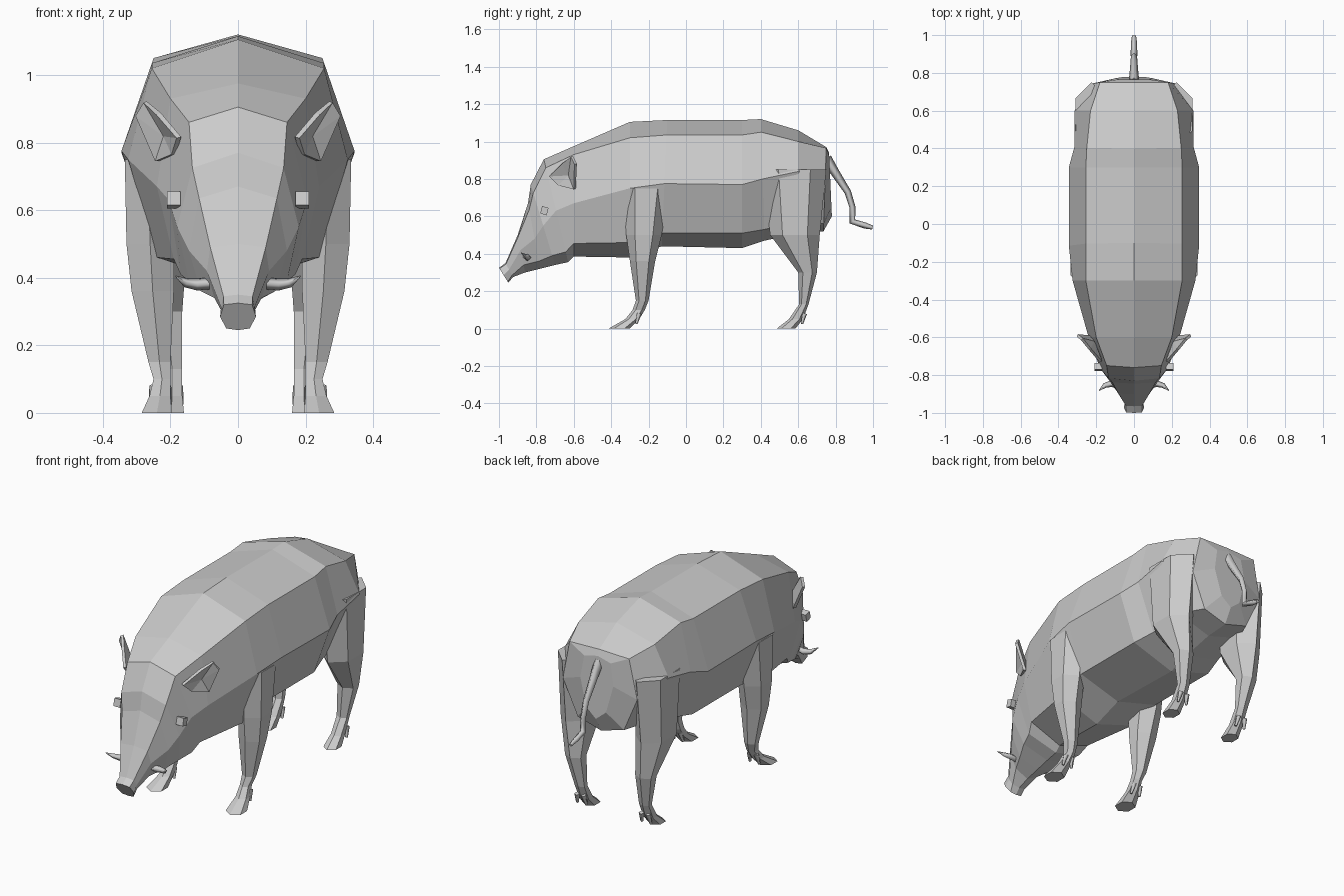
import bpy, bmesh, math
from mathutils import Vector

if "Cube" in bpy.data.objects:
    bpy.data.objects.remove(bpy.data.objects["Cube"])


def link(name, data, mirror=False):
    ob = bpy.data.objects.new(name, data)
    bpy.context.collection.objects.link(ob)
    if mirror:
        ob.modifiers.new("mirror", "MIRROR")
    return ob


def loft(name, rings, mirror=False):
    """Skin a row of equal-length point rings, with capped ends."""
    bm = bmesh.new()
    vs = [[bm.verts.new(p) for p in r] for r in rings]
    n = len(vs[0])
    for a, b in zip(vs, vs[1:]):
        for i in range(n):
            j = (i + 1) % n
            bm.faces.new((a[i], a[j], b[j], b[i]))
    bm.faces.new(vs[0])
    bm.faces.new(vs[-1])
    bmesh.ops.recalc_face_normals(bm, faces=bm.faces)
    me = bpy.data.meshes.new(name)
    bm.to_mesh(me)
    bm.free()
    return link(name, me, mirror)


def tube(name, pts, radii, depth, mirror=False):
    """Four-sided tapered tube along a path."""
    cu = bpy.data.curves.new(name, "CURVE")
    cu.dimensions = "3D"
    cu.bevel_depth = depth
    cu.bevel_resolution = 0
    cu.use_fill_caps = True
    sp = cu.splines.new("POLY")
    sp.points.add(len(pts) - 1)
    for p, co, r in zip(sp.points, pts, radii):
        p.co = (*co, 1)
        p.radius = r
    return link(name, cu, mirror)


def section(yt, yb, zt, xu, zu, xs, zs, xl, zl, zb):
    """Eight-point body ring, tilted from yt at the top to yb at the bottom."""
    def pt(x, z):
        return Vector((x, yt + (yb - yt) * (zt - z) / (zt - zb), z))
    right = [(xu, zu), (xs, zs), (xl, zl)]
    return ([pt(0, zt)] + [pt(x, z) for x, z in right] + [pt(0, zb)]
            + [pt(-x, z) for x, z in reversed(right)])


# Torso and head: y top, y bottom, z top, upper x z, side x z, lower x z, z bottom
torso = [
    (.765, .78, .94, .08, .92, .10, .80, .06, .65, .60),
    (.75, .735, .97, .18, .965, .225, .75, .14, .56, .52),
    (.60, .60, 1.06, .23, 1.0, .315, .84, .20, .57, .51),
    (.40, .42, 1.12, .25, 1.05, .315, .80, .22, .53, .47),
    (.30, .30, 1.115, .255, 1.035, .345, .77, .25, .51, .43),
    (-.10, -.13, 1.115, .255, 1.035, .345, .775, .25, .51, .44),
    (-.30, -.30, 1.105, .255, 1.02, .325, .75, .24, .46, .38),
    (-.60, -.60, .975, .20, .93, .24, .67, .19, .455, .385),
]
head = [
    (-.76, -.63, .905, .145, .86, .205, .63, .17, .41, .355),
    (-.83, -.70, .77, .135, .725, .18, .55, .145, .39, .34),
    (-.845, -.78, .67, .115, .635, .145, .48, .11, .36, .32),
    (-.90, -.86, .50, .082, .49, .092, .42, .07, .34, .30),
    (-.965, -.925, .35, .043, .345, .05, .315, .04, .285, .275),
    (-1.0, -.95, .325, .042, .32, .053, .285, .035, .25, .245),
]
loft("body", [section(*s) for s in torso + head])


# Legs: six-sided rings given as z, front y, back y, inner x, outer x
def leg_ring(z, y0, y1, x0, x1):
    ring = []
    for k in range(6):
        a = math.radians(60 * k - 90)
        ring.append(Vector(((x0 + x1) / 2 + (x1 - x0) / 2 * math.cos(a) / .866,
                            (y0 + y1) / 2 + (y1 - y0) / 2 * math.sin(a), z)))
    return ring


front = [
    (.75, -.335, -.09, .20, .335),
    (.50, -.32, -.13, .19, .33),
    (.36, -.30, -.165, .19, .315),
    (.15, -.268, -.20, .20, .265),
    (.10, -.285, -.22, .20, .25),
    (.05, -.325, -.25, .20, .262),
    (0, -.414, -.30, .195, .285),
]
hind = [
    (.85, .41, .75, .14, .31),
    (.50, .45, .715, .15, .305),
    (.30, .60, .70, .165, .26),
    (.13, .605, .655, .165, .225),
    (.05, .55, .625, .165, .225),
    (0, .485, .585, .16, .235),
]
loft("front_leg", [leg_ring(*r) for r in front], True)
loft("hind_leg", [leg_ring(*r) for r in hind], True)

# Dewclaws behind each foot
for name, x, y in (("front_dewclaw", .23, -.25), ("hind_dewclaw", .195, .635)):
    for s in (-.02, .02):
        tube(name, [(x + s, y, .08), (x + s * 1.4, y - .015, .025)], (1, .5), .014, True)

# Ears: cupped leaf with thickness
rim = [(.175, -.73, .815), (.235, -.66, .885), (.275, -.61, .92),
       (.30, -.59, .88), (.24, -.595, .745), (.19, -.68, .765)]
ear = bpy.data.meshes.new("ear")
ear.from_pydata(rim + [(.215, -.625, .82)], [], [(i, (i + 1) % 6, 6) for i in range(6)])
ob = link("ear", ear)
sol = ob.modifiers.new("thickness", "SOLIDIFY")
sol.thickness = .015
sol.offset = 0
ob.modifiers.new("mirror", "MIRROR")

# Eyes: small angular blocks
loft("eye", [[Vector((x, -.757 + dy, .63 + dz)) for dy, dz in
              ((-.022, -.015), (.012, -.025), (.022, .015), (-.012, .025))]
             for x in (.17, .21)], True)

# Tusks and tail
tube("tusk", [(.06, -.86, .385), (.12, -.845, .38), (.155, -.855, .385), (.185, -.882, .405)],
     (1, 1, .75, .1), .018, True)
tube("tail", [(0, .75, .91), (0, .80, .83), (0, .865, .73), (0, .89, .65),
              (0, .89, .572), (0, .96, .55), (0, .998, .54)],
     (1.6, 1.3, 1, .9, 1, .9, .6), .018)
